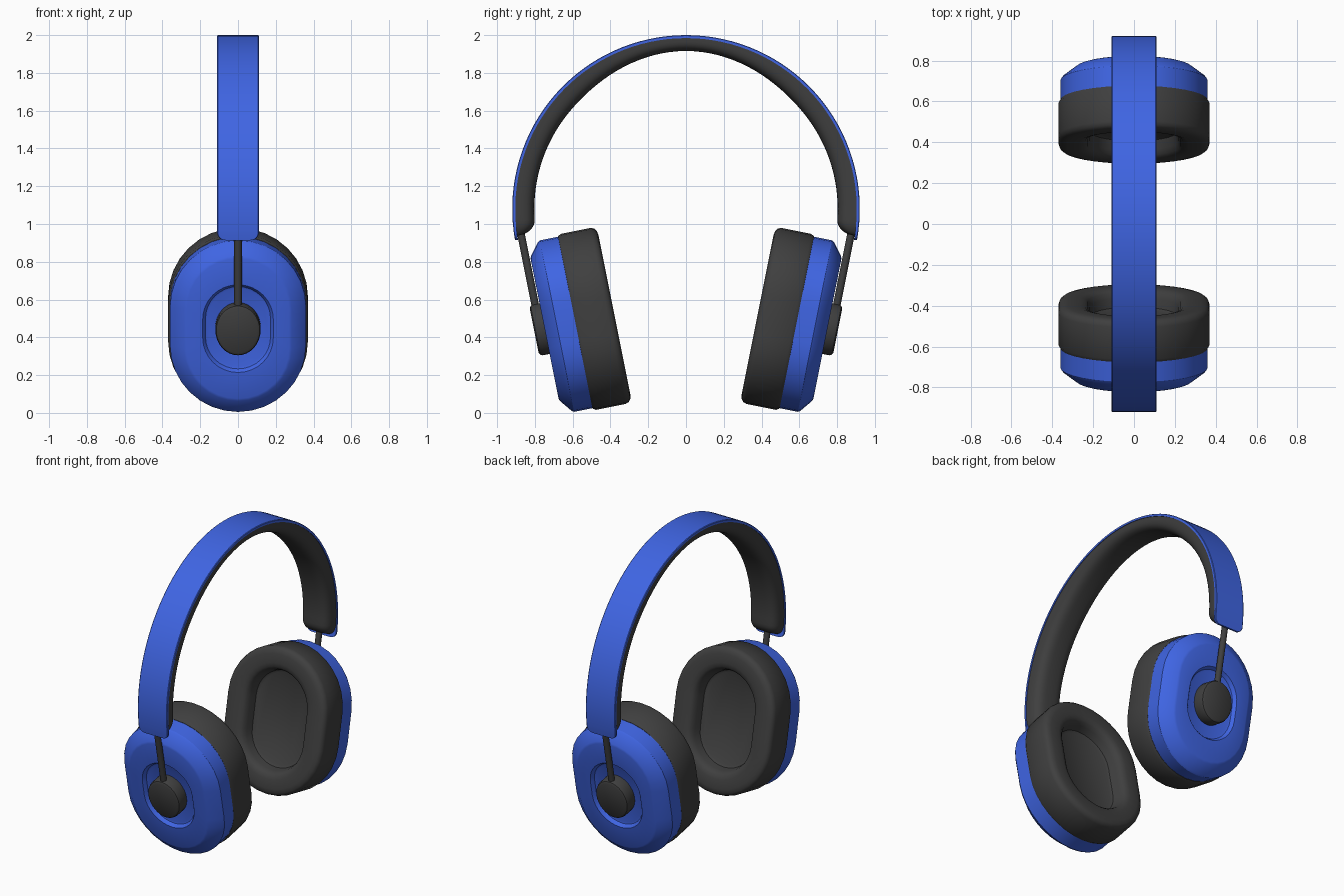
import bpy, bmesh
from math import sin, cos, pi, radians, sqrt
from mathutils import Vector

if "Cube" in bpy.data.objects:
    bpy.data.objects.remove(bpy.data.objects["Cube"])


def material(name, rgb):
    m = bpy.data.materials.new(name)
    m.use_nodes = True
    m.diffuse_color = (*rgb, 1)
    bsdf = next(n for n in m.node_tree.nodes if n.type == "BSDF_PRINCIPLED")
    bsdf.inputs["Base Color"].default_value = (*rgb, 1)
    return m


BLUE = material("bright blue", (0.05, 0.13, 0.77))
DARK = material("charcoal", (0.05, 0.05, 0.05))


def loft(name, loops, mat, angle=32):
    """Skin a row of closed loops and cap both ends."""
    bm = bmesh.new()
    rings = [[bm.verts.new(p) for p in loop] for loop in loops]
    n = len(rings[0])
    for a, b in zip(rings, rings[1:]):
        for i in range(n):
            j = (i + 1) % n
            bm.faces.new((a[i], a[j], b[j], b[i]))
    bm.faces.new(rings[0])
    bm.faces.new(rings[-1])
    bmesh.ops.recalc_face_normals(bm, faces=bm.faces)
    mesh = bpy.data.meshes.new(name)
    bm.to_mesh(mesh)
    bm.free()
    mesh.materials.append(mat)
    obj = bpy.data.objects.new(name, mesh)
    bpy.context.collection.objects.link(obj)
    bpy.ops.object.select_all(action="DESELECT")
    obj.select_set(True)
    bpy.context.view_layer.objects.active = obj
    bpy.ops.object.shade_smooth_by_angle(angle=radians(angle))
    return obj


# Ear cups: local x across, u up along the tilted cup, w outward
TILT = radians(11.3)


def place(side, x, u, w):
    y = 0.59 + u * sin(TILT) + w * cos(TILT)
    z = 0.478 + u * cos(TILT) - w * sin(TILT)
    return Vector((x, side * y, z))


def stadium(side, a, b, w, steps=16):
    """Rounded outline of half width a and half height b at depth w."""
    pts = []
    for k, shift in ((0, b - a), (1, a - b)):
        for i in range(steps + 1):
            t = pi * (k + i / steps)
            pts.append(place(side, a * cos(t), a * sin(t) + shift, w))
    return pts


def ellipse(side, a, b, w, steps=32):
    return [place(side, a * cos(2 * pi * i / steps), b * sin(2 * pi * i / steps), w)
            for i in range(steps)]


CUSHION = [(.34, .445, .0), (.36, .465, -.004), (.37, .475, -.02),
           (.37, .475, -.18), (.364, .469, -.198), (.35, .455, -.21),
           (.325, .43, -.215), (.265, .37, -.215), (.24, .345, -.208),
           (.225, .33, -.195), (.215, .32, -.17), (.205, .31, -.125), (.19, .295, -.115)]
SHELL = [(.34, .445, -.01), (.36, .463, -.005), (.36, .463, .095), (.352, .456, .106),
         (.285, .392, .157), (.27, .378, .162), (.187, .237, .162),
         (.183, .233, .158), (.172, .222, .138), (.16, .21, .134)]
KNOB = [(.118, .134, .12), (.12, .137, .14), (.12, .137, .198),
        (.115, .132, .211), (.102, .119, .218)]

for side, label in ((-1, "front"), (1, "back")):
    loft(label + "_ear_cushion", [stadium(side, *r) for r in CUSHION], DARK, 40)
    loft(label + "_ear_shell", [stadium(side, *r) for r in SHELL], BLUE)
    loft(label + "_pivot_knob", [ellipse(side, *r) for r in KNOB], DARK, 40)
    # Sliding rod from the knob up into the headband
    rod = [[place(side, .02 * cos(i * pi / 8), u, .186 + .02 * sin(i * pi / 8))
            for i in range(16)] for u in (.05, .56)]
    loft(label + "_slider_rod", rod, DARK)

# Headband: arc in the yz plane
RADIUS, CENTRE = 0.92, 1.08


def arc_point(deg, x, depth):
    t = radians(deg)
    return Vector((x, (RADIUS - depth) * cos(t), CENTRE + (RADIUS - depth) * sin(t)))


def arc_angles(end, fine):
    """Angles over the band, closely spaced near both ends."""
    tip = [end + fine * (i / 8) ** 2 for i in range(9)]
    lo = tip[-1]
    mid = [lo + (180 - 2 * lo) * i / 64 for i in range(1, 64)]
    return tip + mid + [180 - d for d in reversed(tip)]


def end_round(deg, end, span):
    """Quarter-circle falloff, 0 at the band ends and 1 past the span."""
    e = min(1, max(0, (min(deg, 180 - deg) - end) / span))
    return sqrt(1 - (1 - e) ** 2)


# Thin outer cover with rounded end corners
cover = []
for d in arc_angles(-10.4, 3):
    h = .07 + .04 * end_round(d, -10.4, 2.5)
    cover.append([arc_point(d, x, k) for x, k in
                  ((-h, .016), (-h, .003), (-h + .004, 0), (h - .004, 0), (h, .003), (h, .016))])
loft("headband_cover", cover, BLUE)

# Soft inner padding, thinner at the crown
pad = []
for d in arc_angles(-9, 5):
    r = end_round(d, -9, 5)
    flank = min(1, abs(d - 90) / 50)
    thick = (.07 + .033 * flank * flank * (3 - 2 * flank)) * (.15 + .85 * r)
    h = .065 + .041 * r
    loop = []
    for i in range(21):
        c, s = cos(pi * i / 20), max(0, sin(pi * i / 20))
        x = h * abs(c) ** .6 * (1 if c > 0 else -1)
        loop.append(arc_point(d, x, .014 + thick * s ** .65))
    pad.append(loop)
loft("headband_padding", pad, DARK, 50)
